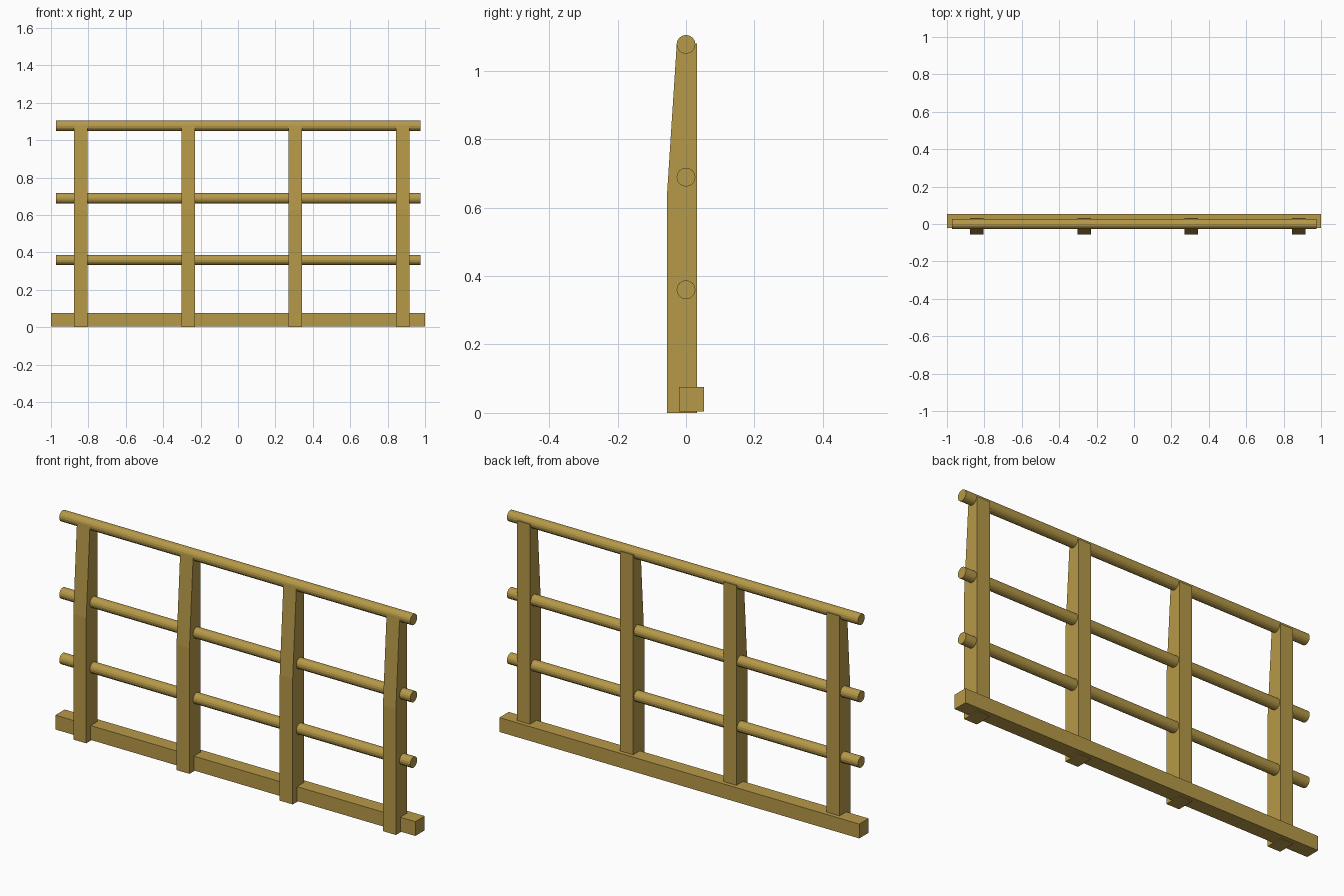
import bpy, bmesh, math
from mathutils import Vector

if "Cube" in bpy.data.objects:
    bpy.data.objects.remove(bpy.data.objects["Cube"])

wood = bpy.data.materials.new("ochre wood")
wood.diffuse_color = (0.47, 0.32, 0.065, 1)
wood.use_nodes = True
wood.node_tree.nodes["Principled BSDF"].inputs["Base Color"].default_value = wood.diffuse_color


def extrude_x(name, profile, x0, x1):
    """Extrude a closed (y, z) profile along x."""
    bm = bmesh.new()
    face = bm.faces.new([bm.verts.new((x0, y, z)) for y, z in profile])
    ext = bmesh.ops.extrude_face_region(bm, geom=[face], use_keep_orig=True)
    verts = [g for g in ext["geom"] if isinstance(g, bmesh.types.BMVert)]
    bmesh.ops.translate(bm, verts=verts, vec=Vector((x1 - x0, 0, 0)))
    bmesh.ops.recalc_face_normals(bm, faces=bm.faces)
    mesh = bpy.data.meshes.new(name)
    bm.to_mesh(mesh)
    bm.free()
    mesh.materials.append(wood)
    obj = bpy.data.objects.new(name, mesh)
    bpy.context.collection.objects.link(obj)
    return obj


# Base beam
extrude_x("base_beam", [(-0.021, 0.004), (0.053, 0.004), (0.053, 0.076), (-0.021, 0.076)], -1, 1)

# Posts, tapering at the front towards the top
post = [(-0.056, 0), (0.032, 0), (0.032, 1.079), (-0.027, 1.079), (-0.056, 0.63)]
for i in range(4):
    x = -0.84 + i * 0.5735
    extrude_x(f"post_{i + 1}", post, x - 0.036, x + 0.036)

# Round rails
SIDES, R = 16, 0.0275
for name, z in (("lower_rail", 0.36), ("middle_rail", 0.689), ("top_rail", 1.077)):
    ring = [(R * math.cos(2 * math.pi * k / SIDES), z + R * math.sin(2 * math.pi * k / SIDES))
            for k in range(SIDES)]
    extrude_x(name, ring, -0.974, 0.976)
